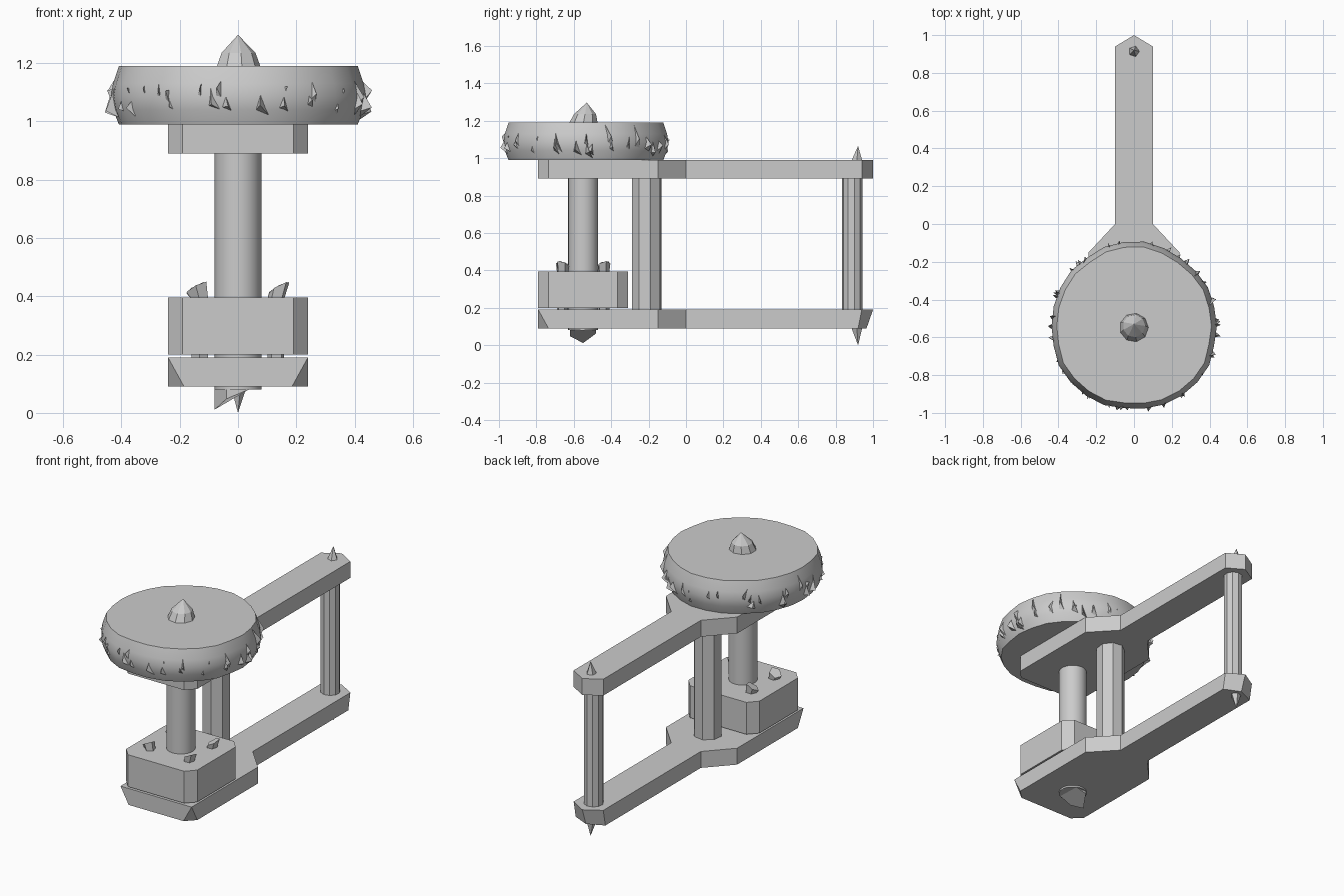
import bpy, bmesh, math, random
from mathutils import Vector

random.seed(4)
cube = bpy.data.objects.get("Cube")
if cube:
    bpy.data.objects.remove(cube, do_unlink=True)

grey = bpy.data.materials.new("plain grey")
grey.use_nodes = True
grey.diffuse_color = (0.6, 0.6, 0.6, 1)
grey.node_tree.nodes["Principled BSDF"].inputs["Base Color"].default_value = (0.6, 0.6, 0.6, 1)


def finish(name, bm, smooth=False):
    bmesh.ops.remove_doubles(bm, verts=bm.verts, dist=0.0005)
    bmesh.ops.recalc_face_normals(bm, faces=bm.faces)
    mesh = bpy.data.meshes.new(name)
    bm.to_mesh(mesh)
    bm.free()
    mesh.materials.append(grey)
    obj = bpy.data.objects.new(name, mesh)
    bpy.context.collection.objects.link(obj)
    if smooth:
        bpy.ops.object.select_all(action="DESELECT")
        obj.select_set(True)
        bpy.context.view_layer.objects.active = obj
        bpy.ops.object.shade_smooth_by_angle(angle=math.radians(30))
    return obj


def loft(bm, rings):
    """Closed solid through rings with equal point counts."""
    rows = [[bm.verts.new(p) for p in ring] for ring in rings]
    n = len(rows[0])
    for low, high in zip(rows, rows[1:]):
        for i in range(n):
            j = (i + 1) % n
            bm.faces.new((low[i], low[j], high[j], high[i]))
    bm.faces.new(rows[0][::-1])
    bm.faces.new(rows[-1])


def solid(name, rings, smooth=False):
    bm = bmesh.new()
    loft(bm, rings)
    return finish(name, bm, smooth)


def circle(x, y, z, r, n, turn=0.0):
    return [(x + r * math.cos(turn + math.tau * i / n),
             y + r * math.sin(turn + math.tau * i / n), z) for i in range(n)]


def mirrored(half, z):
    """Full outline from its +x half, listed front to back."""
    return [(x, y, z) for x, y in half] + [(-x, y, z) for x, y in reversed(half) if x > 0]


# Upper and lower arms: wide head, tapered neck, pointed tail
neck = [(0.24, -0.15), (0.1, 0), (0.1, 0.94), (0, 1.0)]
chamfered = [(0.19, -0.79), (0.24, -0.735)] + neck
square = [(0.24, -0.79), (0.24, -0.79)] + neck
under = [(0.185, -0.79), (0.24, -0.735), (0.24, -0.15), (0.1, 0), (0.1, 0.92), (0, 0.965)]
solid("upper_arm", [mirrored(chamfered, 0.89), mirrored(chamfered, 0.99)])
solid("lower_arm", [mirrored(under, 0.09), mirrored(square, 0.19)])

# Motor block with chamfered corners
block = [(0.19, -0.79), (0.24, -0.735), (0.24, -0.365), (0.19, -0.31)]
solid("block", [mirrored(block, 0.2), mirrored(block, 0.395)])

# Posts
SY = -0.55
solid("shaft", [circle(0, SY, z, 0.08, 24) for z in (0.08, 1.0)], True)
solid("inner_post", [circle(0, -0.21, z, 0.082, 8, 0.25) for z in (0.18, 0.9)])
solid("rear_post", [circle(0, 0.89, z, 0.055, 10, 0.2) for z in (0.18, 0.9)])

# Pointed ends of the shaft
solid("shaft_tip", [circle(0, SY, 1.18, 0.08, 9), circle(0, SY + 0.01, 1.235, 0.06, 9),
                    circle(0, -0.53, 1.297, 0.0002, 9)])
foot = [(x, y, 0.006 + 0.085 * (x + 0.075) / 0.2 + 0.5 * abs(y + 0.565))
        for x, y, z in circle(0, SY, 0, 0.08, 6)]
solid("shaft_foot", [circle(0, SY, 0.1, 0.08, 6),
                     [(x, y, min(z, 0.085)) for x, y, z in foot]])

# Small spikes at the ends of the rear post
for name, base, tip in (("rear_spike_top", 0.98, 1.065), ("rear_spike_bottom", 0.1, 0.0)):
    solid(name, [circle(0, 0.913, base, 0.033, 5), circle(0, 0.92, tip, 0.0002, 5)])

# Bolts through the block with broken slanted ends
for sx in (-1, 1):
    for sy in (-1, 1):
        bx, by = 0.13 * sx, SY + 0.11 * sy
        end = [(x + 0.012 * sx, y, 0.43 + 0.5 * (x - bx) + 0.25 * sy * (y - by))
               for x, y, z in circle(bx, by, 0, 0.036, 5, 0.4 * sx)]
        solid("bolt", [circle(bx, by, 0.17, 0.03, 5, 0.4 * sx),
                       circle(bx, by, 0.39, 0.03, 5, 0.4 * sx), end])

# Wheel with a bulging uneven rim
SIDES = 26
WY = -0.54
profile = [(0.415, 0.99), (0.435, 1.04), (0.443, 1.085), (0.435, 1.13), (0.415, 1.19)]
wobble = [random.uniform(-0.008, 0.008) for _ in range(SIDES)]
rings = []
for r, z in profile:
    rings.append([((r + w) * math.cos(math.tau * i / SIDES),
                   WY + (r + w) * math.sin(math.tau * i / SIDES), z)
                  for i, w in enumerate(wobble)])
solid("wheel", rings, True)

# Jagged shards in clusters around the rim
bm = bmesh.new()
for centre in range(0, 360, 30):
    for _ in range(4):
        a = math.radians(centre + random.uniform(-12, 12))
        out = Vector((math.cos(a), math.sin(a), 0))
        side = Vector((-out.y, out.x, 0))
        axle = Vector((0, WY, 0))
        up = Vector((0, 0, 1))
        width = random.uniform(0.015, 0.035)
        low, high = random.uniform(0.995, 1.03), random.uniform(1.11, 1.185)
        tip = axle + out * random.uniform(0.445, 0.462) + up * random.uniform(1.03, 1.12)
        base = [axle + out * 0.41 + side * width + up * low,
                axle + out * 0.41 - side * width + up * (low + 0.02),
                axle + out * 0.41 + side * random.uniform(-0.03, 0.03) + up * high]
        loft(bm, [base, [tip + side * random.uniform(-0.02, 0.02)] * 3])
finish("wheel_shards", bm)
